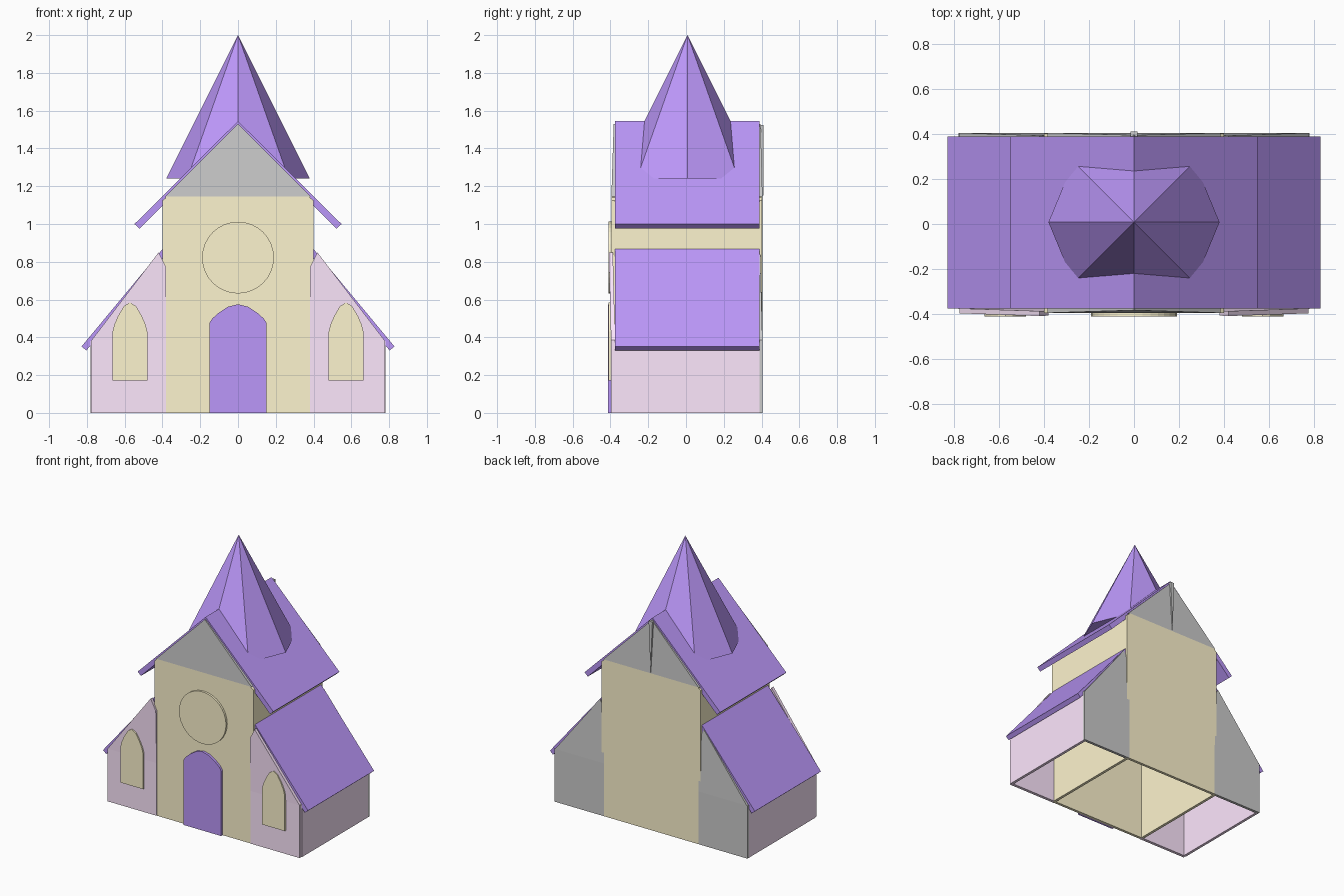
import bpy, bmesh
from math import pi, sin, cos

if "Cube" in bpy.data.objects:
    bpy.data.objects.remove(bpy.data.objects["Cube"])


def material(name, rgb):
    m = bpy.data.materials.new(name)
    m.diffuse_color = (*rgb, 1)
    m.use_nodes = True
    m.node_tree.nodes["Principled BSDF"].inputs["Base Color"].default_value = m.diffuse_color
    return m


TAN = material("tan", (0.99, 0.91, 0.62))
PINK = material("pink", (0.99, 0.80, 0.99))
PURPLE = material("purple", (0.50, 0.31, 0.95))


def prism(name, pts, y0, y1, mat=None, side=1):
    """Extrude an (x, z[, y lean]) profile from y0 to y1; side=-1 mirrors it."""
    bm = bmesh.new()
    rings = []
    for y in (y0, y1):
        rings.append([bm.verts.new((side * p[0], y + (p[2] if len(p) > 2 else 0), p[1]))
                      for p in pts])
    a, b = rings
    bm.faces.new(a)
    bm.faces.new(b[::-1])
    for i in range(len(a)):
        j = (i + 1) % len(a)
        bm.faces.new((a[i], b[i], b[j], a[j]))
    bmesh.ops.recalc_face_normals(bm, faces=bm.faces)
    me = bpy.data.meshes.new(name)
    bm.to_mesh(me)
    bm.free()
    ob = bpy.data.objects.new(name, me)
    bpy.context.collection.objects.link(ob)
    if mat:
        me.materials.append(mat)
    return ob


def box(x0, x1, z0, z1):
    return [(x0, z0), (x1, z0), (x1, z1), (x0, z1)]


def arch(cx, half, z0, spring, peak):
    """Pointed arch outline."""
    curve = [(1, 0), (0.9, 0.24), (0.68, 0.54), (0.35, 0.87), (0, 1)]
    curve += [(-u, v) for u, v in curve[-2::-1]]
    return [(cx - half, z0), (cx + half, z0)] + [
        (cx + half * u, spring + (peak - spring) * v) for u, v in curve]


# Nave front and back walls with grey gables
prism("nave_front_wall", box(-0.385, 0.38, 0, 1.145), -0.395, -0.375, TAN)
prism("nave_back_wall", box(-0.385, 0.38, 0, 1.145), 0.385, 0.405, TAN)
prism("front_gable", [(-0.385, 1.145), (0.385, 1.145), (0, 1.53, 0.012)], -0.395, -0.375)
prism("back_gable", [(-0.385, 1.145), (0.385, 1.145), (0, 1.53, -0.01)], 0.385, 0.405)
prism("back_gable_rib", [(0, 1.15), (0.015, 1.525), (-0.015, 1.525)], 0.385, 0.41)

# Main roof as one folded slab
prism("main_roof", [(0, 1.545), (0.548, 1.0), (0.522, 0.975), (0, 1.497),
                    (-0.522, 0.975), (-0.548, 1.0)], -0.375, 0.388, PURPLE)

# Side wings, mirrored
for side, tag in ((1, "right"), (-1, "left")):
    prism(f"nave_{tag}_wall", [(0.38, 0), (0.40, 0), (0.40, 1.125), (0.38, 1.14)],
          -0.395, 0.403, TAN, side)
    prism(f"wing_{tag}_side_wall", [(0.76, 0), (0.78, 0), (0.78, 0.38), (0.76, 0.395)],
          -0.378, 0.388, PINK, side)
    prism(f"wing_{tag}_front_wall", box(0.38, 0.775, 0, 0.385), -0.397, -0.375, PINK, side)
    prism(f"wing_{tag}_front_gable",
          [(0.38, 0.385), (0.775, 0.385), (0.42, 0.85, -0.012), (0.38, 0.77, -0.01)],
          -0.397, -0.375, PINK, side)
    prism(f"wing_{tag}_back_wall", box(0.38, 0.78, 0, 0.385), 0.385, 0.405, None, side)
    prism(f"wing_{tag}_back_gable",
          [(0.38, 0.385), (0.775, 0.385), (0.42, 0.84, -0.012), (0.38, 0.77, -0.01)],
          0.385, 0.405, None, side)
    prism(f"wing_{tag}_roof", [(0.385, 0.885), (0.828, 0.352), (0.803, 0.33), (0.385, 0.835)],
          -0.375, 0.388, PURPLE, side)
    prism(f"wing_{tag}_window", arch(0.572, 0.092, 0.172, 0.43, 0.585), -0.41, -0.38, TAN, side)

# Door and round window
prism("door", arch(0, 0.152, 0, 0.475, 0.575), -0.412, -0.38, PURPLE)
prism("round_window", [(0.19 * cos(2 * pi * i / 32), 0.822 + 0.19 * sin(2 * pi * i / 32))
                       for i in range(32)], -0.41, -0.38, TAN)

# Eight-sided spire
bpy.ops.mesh.primitive_cone_add(vertices=8, radius1=0.38, radius2=0, depth=0.76,
                                location=(0, 0.008, 1.62))
spire = bpy.context.object
spire.name = "spire"
spire.data.materials.append(PURPLE)
